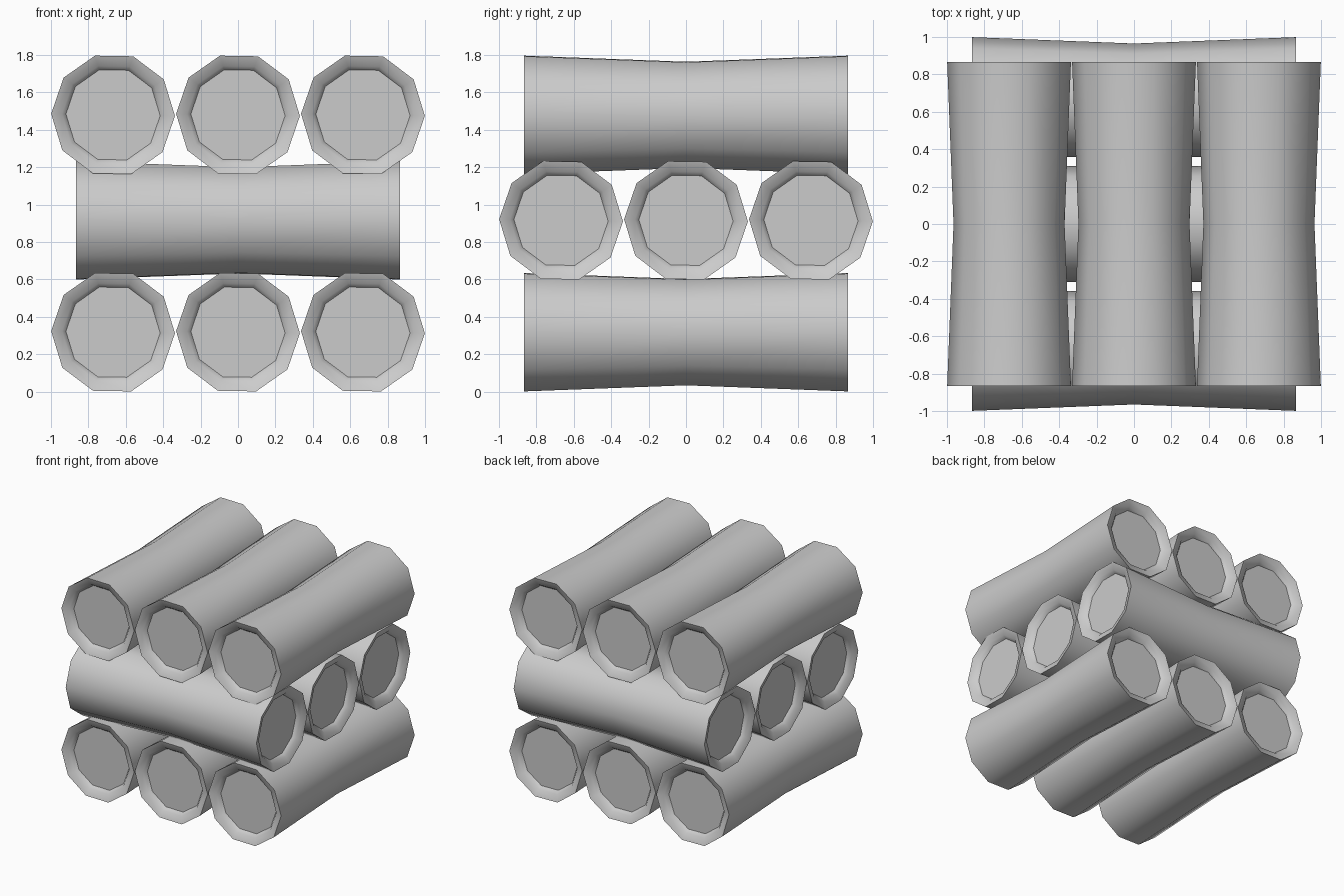
import bpy, bmesh
from math import sin, cos, pi, radians

if "Cube" in bpy.data.objects:
    bpy.data.objects.remove(bpy.data.objects["Cube"])

SIDES = 10
# (distance along the log, radius): recessed end, rim, waist, rim, recessed end
HALF = [(0.817, 0.252), (0.847, 0.273), (0.867, 0.331)]
PROFILE = [(-d, r) for d, r in HALF] + [(0, 0.297)] + [(d, r) for d, r in reversed(HALF)]


def make_log(name, location, turn):
    bm = bmesh.new()
    rings = []
    for d, r in PROFILE:
        angles = [2 * pi * i / SIDES - radians(1) for i in range(SIDES)]
        rings.append([bm.verts.new((r * cos(a), d, r * sin(a))) for a in angles])
    for a, b in zip(rings, rings[1:]):
        for i in range(SIDES):
            j = (i + 1) % SIDES
            bm.faces.new((a[i], a[j], b[j], b[i]))
    # flat recessed end faces
    bm.faces.new(rings[0])
    bm.faces.new(rings[-1])
    bmesh.ops.recalc_face_normals(bm, faces=bm.faces)
    mesh = bpy.data.meshes.new(name)
    bm.to_mesh(mesh)
    bm.free()
    log = bpy.data.objects.new(name, mesh)
    log.location = location
    log.rotation_euler.z = turn
    bpy.context.collection.objects.link(log)
    bpy.ops.object.select_all(action='DESELECT')
    log.select_set(True)
    bpy.context.view_layer.objects.active = log
    bpy.ops.object.shade_smooth_by_angle(angle=radians(36.5))


# three crossed layers of three logs
for i, offset in enumerate((-0.668, 0, 0.668), 1):
    make_log(f"bottom_log_{i}", (offset, 0, 0.318), 0)
    make_log(f"middle_log_{i}", (0, offset, 0.916), pi / 2)
    make_log(f"top_log_{i}", (offset, 0, 1.48), 0)
